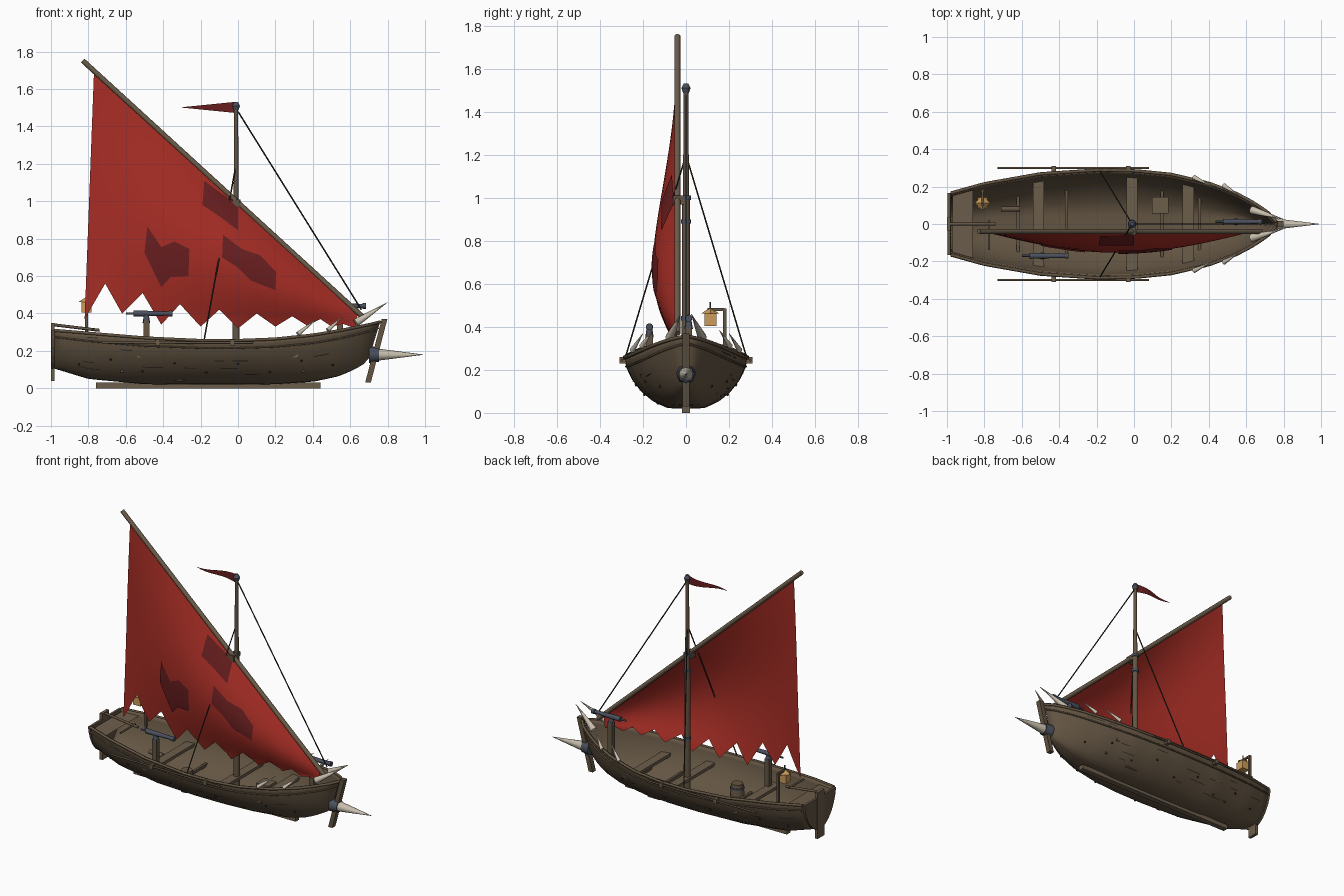
import bpy, bmesh, math, random
from mathutils import Vector

if "Cube" in bpy.data.objects:
    bpy.data.objects.remove(bpy.data.objects["Cube"])
random.seed(4)


def material(name, rgb):
    m = bpy.data.materials.new(name)
    m.use_nodes = True
    m.diffuse_color = (*rgb, 1)
    m.node_tree.nodes["Principled BSDF"].inputs["Base Color"].default_value = (*rgb, 1)
    return m


WOOD = material("hull wood", (.125, .09, .055))
PALE = material("plank wood", (.15, .11, .07))
SEAM = material("dark seam", (.035, .026, .018))
RED = material("red sailcloth", (.38, .026, .018))
PATCH = material("dark red cloth", (.14, .013, .014))
BONE = material("bone", (.58, .52, .42))
IRON = material("blue iron", (.07, .08, .11))
AMBER = material("lantern amber", (.6, .33, .1))
ROPE = material("dark rope", (.025, .024, .018))


def make(name, verts, faces, mat, smooth=False):
    me = bpy.data.meshes.new(name)
    me.from_pydata([tuple(v) for v in verts], [], faces)
    me.materials.append(mat)
    for p in me.polygons:
        p.use_smooth = smooth
    ob = bpy.data.objects.new(name, me)
    bpy.context.collection.objects.link(ob)
    return ob


def grid(name, rows, mat, flip=False):
    """Smooth surface through equal rows of points."""
    n = len(rows[0])
    faces = []
    for i in range(len(rows) - 1):
        for j in range(n - 1):
            f = (i * n + j, (i + 1) * n + j, (i + 1) * n + j + 1, i * n + j + 1)
            faces.append(f[::-1] if flip else f)
    return make(name, [p for r in rows for p in r], faces, mat, True)


def box(name, lo, hi, mat):
    v = [(x, y, z) for x in (lo[0], hi[0]) for y in (lo[1], hi[1]) for z in (lo[2], hi[2])]
    f = [(0, 1, 3, 2), (4, 6, 7, 5), (0, 4, 5, 1), (2, 3, 7, 6), (0, 2, 6, 4), (1, 5, 7, 3)]
    return make(name, v, f, mat)


def rod(name, a, b, r0, r1, mat, sides=10):
    a, b = Vector(a), Vector(b)
    bm = bmesh.new()
    bmesh.ops.create_cone(bm, cap_ends=True, segments=sides, radius1=r0, radius2=r1, depth=(b - a).length)
    turn = (b - a).to_track_quat('Z', 'Y').to_matrix()
    for v in bm.verts:
        v.co = turn @ v.co + (a + b) / 2
    for f in bm.faces:
        f.smooth = len(f.verts) == 4 and sides > 6
    me = bpy.data.meshes.new(name)
    bm.to_mesh(me)
    bm.free()
    me.materials.append(mat)
    ob = bpy.data.objects.new(name, me)
    bpy.context.collection.objects.link(ob)
    return ob


def tube(name, pts, r, mat):
    cu = bpy.data.curves.new(name, 'CURVE')
    cu.dimensions = '3D'
    cu.bevel_depth = r
    cu.bevel_resolution = 1
    cu.use_fill_caps = True
    sp = cu.splines.new('POLY')
    sp.points.add(len(pts) - 1)
    for p, q in zip(sp.points, pts):
        p.co = (*q, 1)
    cu.materials.append(mat)
    ob = bpy.data.objects.new(name, cu)
    bpy.context.collection.objects.link(ob)


# Hull lines: x, half beam, bottom height, gunwale height
STATIONS = [(-.98, .165, .105, .31), (-.8, .215, .05, .295), (-.5, .268, .022, .27),
            (-.2, .288, .02, .256), (0, .285, .02, .256), (.2, .265, .022, .264),
            (.4, .218, .035, .285), (.55, .162, .065, .31), (.65, .108, .1, .33),
            (.72, .058, .13, .345), (.76, .012, .16, .355)]
SECTION = [(0, 0, 0), (.15, .28, 0), (.32, .52, .13), (.5, .72, .33), (.68, .88, .58), (.84, .96, .8), (1, 1, 1)]


def lookup(table, k):
    for a, b in zip(table, table[1:]):
        if k <= b[0]:
            f = (k - a[0]) / (b[0] - a[0])
            return [p + (q - p) * f for p, q in zip(a[1:], b[1:])]
    return table[-1][1:]


def hull(x, t, side=1, out=0.0):
    beam, low, high = lookup(STATIONS, x)
    sy, sz = lookup(SECTION, t)
    rake = .06 * max(0, (x - .4) / .36) ** 2 * (1 - sz)
    return Vector((x - rake, side * (beam * sy + out), low + (high - low) * sz - out * .3 * (1 - sz)))


XS = [-.98 + 1.74 * i / 40 for i in range(41)]
TS = [i / 12 for i in range(13)]
shell_rows = [[hull(x, t, -1) for t in TS[::-1]] + [hull(x, t) for t in TS[1:]] for x in XS]
shell = grid("hull_shell", shell_rows, WOOD, flip=True)
sol = shell.modifiers.new("planking", 'SOLIDIFY')
sol.thickness, sol.offset = .014, -1
ring = shell_rows[0]
make("transom", ring, [tuple(range(len(ring)))], WOOD).modifiers.new("board", 'SOLIDIFY').thickness = .016
make("stern_deck", [hull(-.97, .95, -1), hull(-.86, .95, -1), hull(-.86, .95), hull(-.97, .95)], [(0, 1, 2, 3)], PALE)

# Rails, oars and brackets on both sides
for s, tag in ((1, "left"), (-1, "right")):
    tube("gunwale_" + tag, [hull(x, 1, s) for x in XS], .009, WOOD)
    tube("rub_rail_" + tag, [hull(x, .86, s, .001) for x in XS], .005, WOOD)
    rod("oar_" + tag, (-.73, s * .299, .245), (.08, s * .299, .245), .006, .006, WOOD, 8)
    for x in (-.43, -.03):
        box("oar_bracket_" + tag, (x - .012, s * .295 - .015, .23), (x + .012, s * .295 + .015, .26), PALE)
    # Plank seams and pegs
    for i in range(16):
        x, t = random.uniform(-.92, .5), random.choice((.4, .52, .64, .76, .92))
        w = random.uniform(.04, .13)
        lines = [[hull(x + w * k / 4, t + d, s, .003) for k in range(5)] for d in (0, .014)]
        grid("plank_seam_" + tag, lines, SEAM, flip=s > 0)
    for i in range(9):
        p = hull(-.85 + .17 * i, (.45, .6)[i % 2], s)
        rod("peg_" + tag, p, p + Vector((0, s * .007, -.003)), .007, .005, SEAM, 6)
    # Bone spikes along the bow
    for a, b, r in (((.32, .25, .29), (.42, .20, .37), .013), ((.48, .205, .31), (.56, .155, .385), .013),
                    ((.63, .075, .35), (.80, .025, .46), .022)):
        rod("bow_spike_" + tag, (a[0], s * a[1], a[2]), (b[0], s * b[1], b[2]), r, .001, BONE, 8)
    # Shrouds
    rod("shroud_" + tag, (-.01, 0, 1.2), (-.18, s * .28, .265), .004, .004, ROPE, 6)

# Keel, stem, ram and rudder
box("keel", (-.76, -.018, 0), (.44, .018, .03), PALE)
stem = box("stem_post", (-.015, -.017, .03), (.015, .017, .37), WOOD)
for v in stem.data.vertices:
    v.co.x += .695 + (v.co.z - .03) * .26
rod("ram_collar", (.70, 0, .18), (.755, 0, .18), .046, .038, IRON, 8)
rod("ram_spike", (.75, 0, .18), (.99, 0, .18), .032, .001, BONE, 10)
box("rudder", (-1, -.035, .04), (-.98, .035, .35), PALE)
rod("tiller", (-.99, 0, .34), (-.74, 0, .31), .008, .008, WOOD, 8)
rod("tiller_handle", (-.775, -.14, .315), (-.775, .02, .315), .006, .006, WOOD, 8)

# Thwarts and floor ribs
for x in (-.51, -.01, .29):
    y = hull(x, .72).y - .008
    box("thwart", (x - .03, -y, .165), (x + .03, y, .185), PALE)
for x in (-.62, -.36, .15, .35):
    y = hull(x, .47).y - .01
    box("floor_rib", (x - .008, -y, .085), (x + .008, y, .105), WOOD)

# Cargo
box("crate", (.095, .055, .05), (.185, .145, .14), PALE)
rod("bedroll", (-.71, .08, .125), (-.61, .08, .125), .014, .014, WOOD)
for z, r0, r1 in ((.04, .036, .045), (.11, .045, .036)):
    rod("barrel", (-.31, -.1, z), (-.31, -.1, z + .07), r0, r1, WOOD, 12)
for z in (.065, .145):
    rod("barrel_hoop", (-.31, -.1, z), (-.31, -.1, z + .012), .044, .044, IRON, 12)

# Mast and rigging
rod("mast_lower", (-.01, 0, .03), (-.01, 0, 1.0), .021, .018, WOOD, 10)
rod("mast_upper", (-.01, 0, 1.0), (-.01, 0, 1.5), .014, .011, WOOD, 10)
for z in (.43, .88, .99):
    rod("mast_band", (-.01, 0, z), (-.01, 0, z + .02), .024, .024, IRON, 10)
for a, b, r0, r1 in ((1.488, 1.510, .014, .021), (1.510, 1.532, .021, .01)):
    rod("mast_cap", (-.01, 0, a), (-.01, 0, b), r0, r1, IRON, 10)
rod("forestay", (0, 0, 1.48), (.66, 0, .42), .004, .004, ROPE, 6)
rod("yard", (-.83, -.04, 1.752), (.68, -.04, .37), .014, .014, PALE, 10)
box("yard_clamp", (-.03, -.06, .97), (.01, 0, 1.01), WOOD)


# Bellied sail with a torn foot
def yard_z(x):
    return .99 - .913 * x


def belly(x, z):
    u = min(1, max(0, (x + .8) / 1.43))
    v = min(1, max(0, (z - .35) / max(.05, yard_z(x) - .35)))
    return -.042 - .112 * math.sin(math.pi * u) * math.sin(math.pi * (.08 + .92 * v))


def mix(a, b, f):
    return tuple(p + (q - p) * f for p, q in zip(a, b))


FOOT = [(-.82, .37), (-.71, .56), (-.62, .40), (-.51, .51), (-.41, .34), (-.31, .45), (-.20, .33), (-.10, .42),
        (0, .32), (.1, .4), (.2, .33), (.29, .385), (.37, .335), (.44, .37), (.5, .33), (.56, .345), (.63, .32)]
foot = [mix(a, b, k / 3) for a, b in zip(FOOT, FOOT[1:]) for k in range(3)] + [FOOT[-1]]
sail_rows = []
for x, z in foot:
    top_x = -.77 + (x + .82) / 1.45 * 1.41
    col = [mix((x, z), (top_x, yard_z(top_x)), k / 16) for k in range(17)]
    sail_rows.append([(px, belly(px, pz), pz) for px, pz in col])
grid("sail", sail_rows, RED)

# Cloth patches following the sail
PATCHES = [([(-.18, 1.11), (-.1, 1.05), (0, .98)], [(-.19, .98), (-.1, .92), (0, .845)]),
           ([(-.485, .865), (-.41, .755), (-.34, .785), (-.26, .745)], [(-.5, .725), (-.41, .54), (-.36, .595), (-.265, .6)]),
           ([(-.08, .82), (.02, .745), (.12, .71), (.205, .62)], [(-.085, .7), (.0, .645), (.07, .575), (.2, .525)])]
for upper, lower in PATCHES:
    def fine(line):
        return [mix(a, b, k / 4) for a, b in zip(line, line[1:]) for k in range(4)] + [line[-1]]
    rows = [[mix(a, b, k / 8) for k in range(9)] for a, b in zip(fine(lower), fine(upper))]
    grid("sail_patch", [[(x, belly(x, z) - .006, z) for x, z in r] for r in rows], PATCH)

# Pennant
flag = []
for k in range(9):
    f = k / 8
    x, y, h = -.02 - .28 * f, .012 * math.sin(f * 6), .028 * (1 - f) + .001
    flag.append([(x, y, 1.502 - h), (x, y, 1.502 + h)])
grid("pennant", flag, PATCH)


# Swivel guns
def gun(name, x, y, low, z):
    box(name + "_post", (x - .016, y - .016, low), (x + .016, y + .016, z - .035), WOOD)
    rod(name + "_yoke", (x, y, z - .05), (x, y, z), .02, .012, IRON, 8)
    rod(name + "_barrel", (x - .07, y, z), (x + .13, y, z), .017, .011, IRON)
    rod(name + "_muzzle", (x + .12, y, z), (x + .14, y, z), .016, .016, IRON)
    rod(name + "_handle", (x - .11, y, z), (x - .07, y, z), .006, .006, IRON, 8)


gun("side_gun", -.49, -.17, .15, .4)
gun("bow_gun", .545, .012, .15, .44)

# Stern lantern on its hook
box("lantern_post", (-.818, .172, .2), (-.802, .188, .485), WOOD)
box("lantern_arm", (-.816, .1, .475), (-.804, .18, .487), WOOD)
box("lantern_glass", (-.838, .085, .405), (-.782, .141, .462), AMBER)
rod("lantern_roof", (-.81, .113, .462), (-.81, .113, .485), .042, .008, AMBER, 4)
rod("lantern_hook", (-.81, .113, .48), (-.81, .113, .515), .004, .004, IRON, 6)
